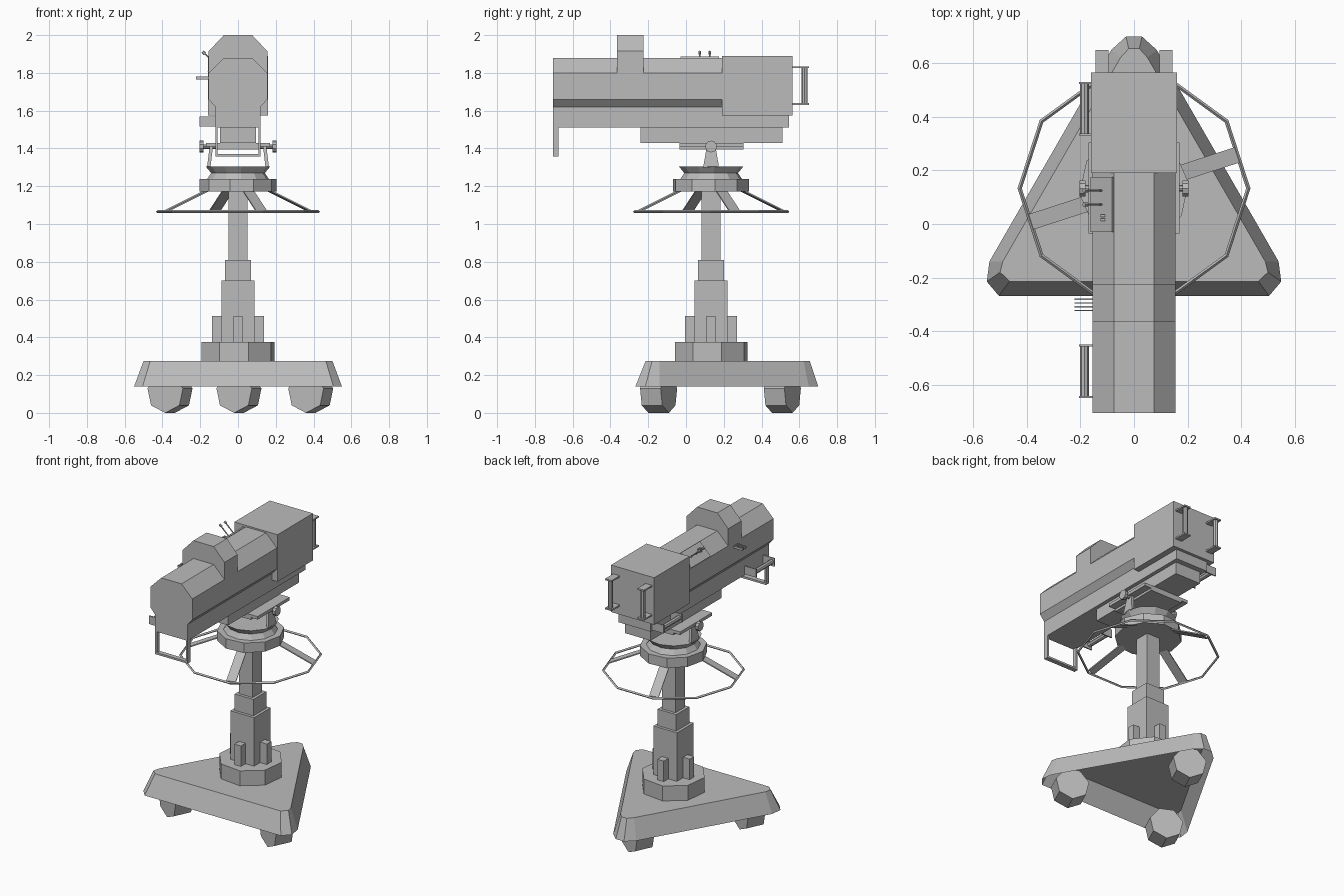
import bpy, bmesh
from math import sin, cos, pi, radians
from mathutils import Vector

cube = bpy.data.objects.get("Cube")
if cube:
    bpy.data.objects.remove(cube, do_unlink=True)

grey = bpy.data.materials.new("studio grey")
grey.use_nodes = True
COLOUR = (0.5, 0.5, 0.5, 1)
grey.diffuse_color = COLOUR
grey.node_tree.nodes["Principled BSDF"].inputs["Base Color"].default_value = COLOUR

CY = 0.133  # y of the pedestal axis


def loft(name, rings, cap_start=True, cap_end=True):
    """Skin a list of equal-length point rings."""
    bm = bmesh.new()
    loops = [[bm.verts.new(p) for p in ring] for ring in rings]
    n = len(loops[0])
    for a, b in zip(loops, loops[1:]):
        for i in range(n):
            bm.faces.new((a[i], a[(i + 1) % n], b[(i + 1) % n], b[i]))
    if cap_start:
        bm.faces.new(loops[0][::-1])
    if cap_end:
        bm.faces.new(loops[-1])
    bmesh.ops.recalc_face_normals(bm, faces=bm.faces)
    mesh = bpy.data.meshes.new(name)
    bm.to_mesh(mesh)
    bm.free()
    mesh.materials.append(grey)
    obj = bpy.data.objects.new(name, mesh)
    bpy.context.collection.objects.link(obj)
    return obj


def box(name, x0, x1, y0, y1, z0, z1):
    return loft(name, [[(x0, y0, z), (x1, y0, z), (x1, y1, z), (x0, y1, z)]
                       for z in (z0, z1)])


def extrude_y(name, profile, y0, y1):
    return loft(name, [[(x, y, z) for x, z in profile] for y in (y0, y1)])


def turned(name, steps, sides, turn=0.0):
    """Faceted solid about the pedestal axis from (radius, height) steps."""
    angles = [radians(turn) + 2 * pi * i / sides for i in range(sides)]
    return loft(name, [[(r * cos(a), CY + r * sin(a), z) for a in angles]
                       for r, z in steps])


def rod(name, start, end, radius, sides=8, up=(0, 0, 1)):
    a, b = Vector(start), Vector(end)
    axis = (b - a).normalized()
    u = Vector(up) - axis * axis.dot(Vector(up))
    u.normalize()
    v = axis.cross(u)
    ring = [(u * cos(2 * pi * i / sides) + v * sin(2 * pi * i / sides)) * radius
            for i in range(sides)]
    return loft(name, [[p + q for q in ring] for p in (a, b)])


def mirrored(half):
    return half + [(-x, z) for x, z in reversed(half)]


# Hollow triangular base, open underneath
foot = mirrored([(0.03, 0.70), (0.085, 0.65), (0.54, -0.14), (0.55, -0.215), (0.505, -0.268)])
deck = mirrored([(0.02, 0.655), (0.05, 0.622), (0.49, -0.14), (0.50, -0.18), (0.465, -0.214)])
loft("base_shell", [[(x, y, 0.14) for x, y in foot], [(x, y, 0.275) for x, y in deck]],
     cap_start=False)

# Castors
for i, (x, y) in enumerate([(-0.36, -0.145), (0.385, -0.145), (0.005, 0.51)]):
    c = Vector((x, y, 0.106))
    half = Vector((-sin(radians(25)), -cos(radians(25)), 0)) * 0.06
    rod(f"castor_{i + 1}", c - half, c + half, 0.106, 7, up=(0, 0, -1))

# Telescopic column with four buttresses
turned("column_foot", [(0.2, 0.275), (0.2, 0.375)], 8, 16)
for i, (w, z0, z1) in enumerate([(0.088, 0.375, 0.70), (0.069, 0.70, 0.81), (0.05, 0.81, 1.18)]):
    box(f"column_stage_{i + 1}", -w, w, CY - w, CY + w, z0, z1)
for s, side in ((-1, "right"), (1, "left")):
    x0, x1 = sorted((s * 0.088, s * 0.137))
    box(f"buttress_{side}", x0, x1, CY - 0.024, CY + 0.024, 0.375, 0.512)
    y0, y1 = sorted((CY + s * 0.088, CY + s * 0.137))
    box("buttress_back" if s > 0 else "buttress_front", -0.024, 0.024, y0, y1, 0.375, 0.512)

# Column head and pan bearing
turned("column_head", [(0.205, 1.172), (0.205, 1.237)], 10, 6)
turned("pan_bearing", [(0.165, 1.237), (0.143, 1.27), (0.172, 1.305)], 12, 6)

# Steering ring and its four flat spokes
bpy.ops.mesh.primitive_torus_add(major_segments=10, minor_segments=4, major_radius=0.427,
                                 minor_radius=0.008, location=(0, CY, 1.065))
ring = bpy.context.object
ring.name = "steering_ring"
ring.data.materials.append(grey)
for k in range(4):
    a = radians(18 + 90 * k)
    out, side = Vector((cos(a), sin(a), 0)), Vector((-sin(a), cos(a), 0)) * 0.03
    rings = []
    for r, z in ((0.17, 1.178), (0.408, 1.065)):
        p = Vector((0, CY, z)) + out * r
        lift = Vector((0, 0, 0.004))
        rings.append([p - side - lift, p + side - lift, p + side + lift, p - side + lift])
    loft(f"spoke_{k + 1}", rings)

# Tilt yoke, knobs and mounting plate
for s, side in ((-1, "right"), (1, "left")):
    outline = [(-0.042, 1.30), (0.042, 1.30), (0.022, 1.415), (-0.022, 1.415)]
    loft(f"yoke_arm_{side}", [[(s * (x + (1.415 - z) * 0.12), CY + y, z) for y, z in outline]
                              for x in (0.132, 0.15)])
    rod(f"tilt_axle_{side}", (s * 0.12, CY, 1.41), (s * 0.2, CY, 1.41), 0.012)
    rod(f"tilt_knob_{side}", (s * 0.182, CY, 1.41), (s * 0.203, CY, 1.41), 0.031, 10)
box("mounting_plate", -0.17, 0.17, -0.035, 0.305, 1.41, 1.43)
box("plate_underside", -0.12, 0.12, -0.035, 0.305, 1.395, 1.41)
box("mount_block", -0.095, 0.095, -0.24, 0.51, 1.43, 1.51)

# Camera body
box("lower_body", -0.12, 0.12, -0.705, 0.545, 1.51, 1.62)
extrude_y("upper_body", mirrored([(0.075, 1.88), (0.155, 1.80), (0.155, 1.66), (0.12, 1.62)]),
          -0.705, 0.19)
extrude_y("top_housing", mirrored([(0.075, 2.0), (0.155, 1.915), (0.155, 1.80)]), -0.365, -0.225)
box("rear_housing", -0.16, 0.16, 0.19, 0.565, 1.575, 1.89)

# Open frame below the lens end
for s, side in ((-1, "right"), (1, "left")):
    x0, x1 = sorted((s * 0.108, s * 0.12))
    box(f"front_frame_{side}", x0, x1, -0.705, -0.675, 1.357, 1.51)
box("front_frame_bar", -0.108, 0.108, -0.705, -0.675, 1.357, 1.37)

# Upright grips on the rear
for s, side in ((-1, "right"), (1, "left")):
    x = s * 0.12
    for z, end in ((1.63, "bottom"), (1.825, "top")):
        box(f"rear_grip_{end}_{side}", x - 0.024, x + 0.024, 0.565, 0.65, z, z + 0.01)
    rod(f"rear_grip_{side}", (x, 0.628, 1.635), (x, 0.628, 1.83), 0.016, up=(0, 1, 0))

# Horizontal grips on the right side
for y0, y1, end in ((-0.65, -0.45, "front"), (0.33, 0.53, "back")):
    for y in (y0, y1 - 0.008):
        box(f"side_grip_bracket_{end}", -0.205, -0.12, y, y + 0.008, 1.515, 1.57)
    rod(f"side_grip_{end}", (-0.185, y0, 1.543), (-0.185, y1, 1.543), 0.016)

# Control panel on the sloping shoulder, with two levers and a switch pair
extrude_y("control_panel", [(-0.077, 1.88), (-0.155, 1.802), (-0.162, 1.808), (-0.083, 1.887)],
          -0.03, 0.175)
for i, y in enumerate((0.073, 0.125)):
    rod(f"lever_{i + 1}", (-0.11, y, 1.84), (-0.18, y, 1.905), 0.004, 6)
    rod(f"lever_tip_{i + 1}", (-0.175, y, 1.9), (-0.187, y, 1.912), 0.008, 6)
for i, y in enumerate((0.012, 0.027)):
    box(f"switch_{i + 1}", -0.126, -0.108, y, y + 0.008, 1.84, 1.868)

# Thin fins on the right side
for i in range(4):
    y = -0.325 + 0.014 * i
    box(f"side_fin_{i + 1}", -0.222, -0.15, y, y + 0.004, 1.765, 1.78)
